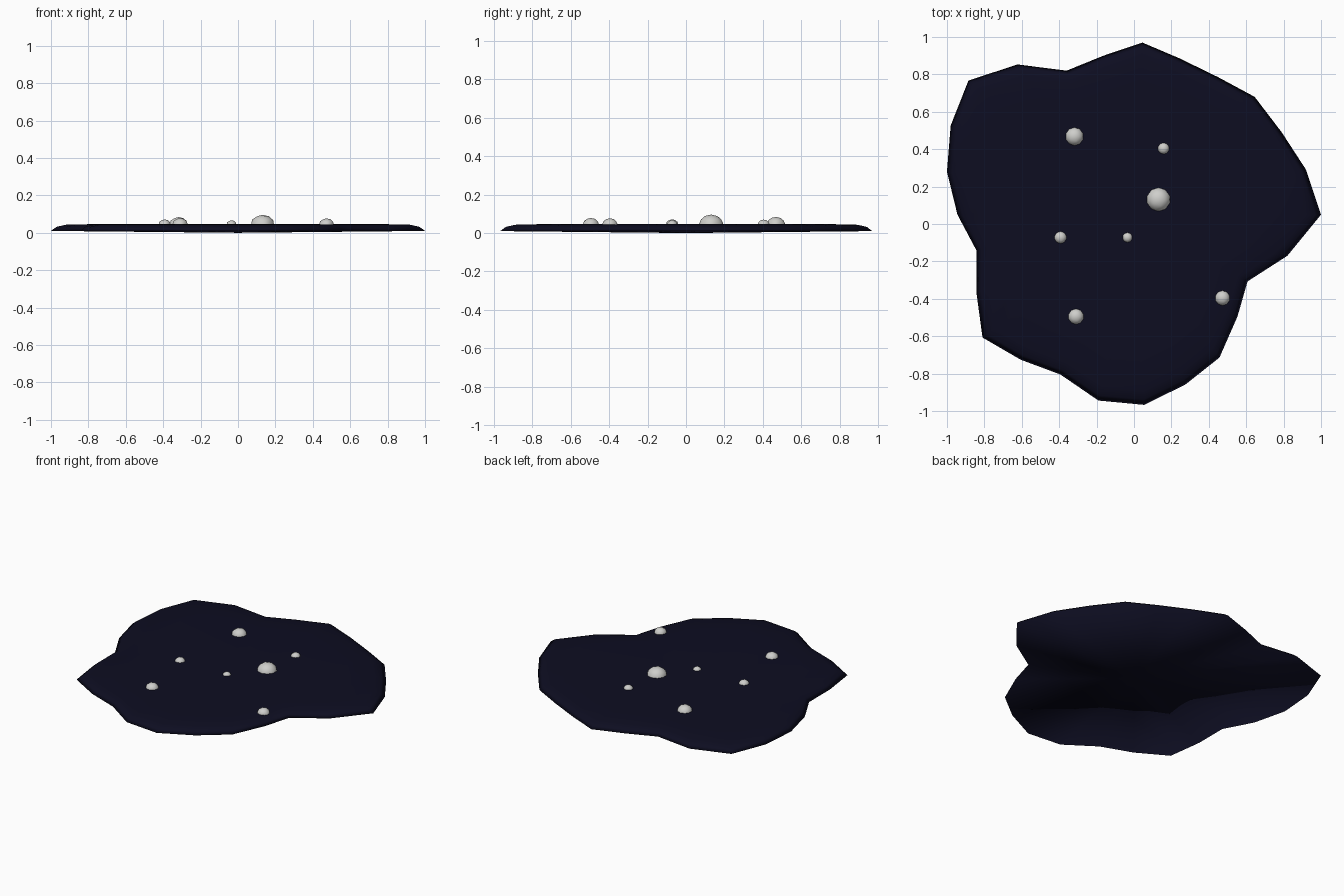
import bpy, bmesh
from mathutils import Matrix, Vector

if "Cube" in bpy.data.objects:
    bpy.data.objects.remove(bpy.data.objects["Cube"])


def material(name, rgb):
    m = bpy.data.materials.new(name)
    m.diffuse_color = (*rgb, 1)
    m.use_nodes = True
    m.node_tree.nodes["Principled BSDF"].inputs["Base Color"].default_value = m.diffuse_color
    return m


def finish(bm, name, mat):
    bmesh.ops.recalc_face_normals(bm, faces=bm.faces)
    for f in bm.faces:
        f.smooth = True
    me = bpy.data.meshes.new(name)
    bm.to_mesh(me)
    bm.free()
    me.materials.append(mat)
    ob = bpy.data.objects.new(name, me)
    bpy.context.collection.objects.link(ob)
    return ob


navy = material("dark navy liquid", (0.004, 0.004, 0.015))
pale = material("pale grey bubble", (0.62, 0.62, 0.60))

# Puddle: irregular outline stepped inward to a flat top, shallow underside
outline = [(.045, .97), (.245, .885), (.45, .785), (.645, .68), (.79, .49), (.92, .29),
           (1, .05), (.82, -.17), (.607, -.307), (.553, -.495), (.457, -.714),
           (.275, -.858), (.055, -.967), (-.19, -.944), (-.393, -.805), (-.607, -.725),
           (-.81, -.607), (-.842, -.37), (-.842, -.142), (-.944, .05), (-1, .28),
           (-.98, .527), (-.885, .767), (-.623, .853), (-.36, .82), (-.163, .9)]
rings = [(1.0, .01), (.97, .032), (.92, .043), (.75, .047)]   # scale, height

bm = bmesh.new()
loops = [[bm.verts.new((x * s, y * s, z)) for x, y in outline] for s, z in rings]
n = len(outline)
for a, b in zip(loops, loops[1:]):
    for i in range(n):
        j = (i + 1) % n
        bm.faces.new((a[i], a[j], b[j], b[i]))
for loop, z in ((loops[0], 0), (loops[-1], .048)):
    hub = bm.verts.new((0, 0, z))
    for i in range(n):
        bm.faces.new((loop[i], loop[(i + 1) % n], hub))
finish(bm, "puddle", navy)

# Bubbles: squashed domes resting in the surface (x, y, radius)
bubbles = [(-.318, .468, .049), (.158, .404, .031), (.131, .131, .064),
           (-.393, -.072, .033), (-.035, -.072, .027), (-.31, -.495, .042),
           (.473, -.396, .040)]
for k, (x, y, r) in enumerate(bubbles, 1):
    bm = bmesh.new()
    bmesh.ops.create_icosphere(bm, subdivisions=2, radius=1)
    bmesh.ops.delete(bm, geom=[v for v in bm.verts if v.co.z < -.48], context='VERTS')
    bm.transform(Matrix.Translation(Vector((x, y, .045))) @ Matrix.Diagonal((r, r, r * .8, 1)))
    finish(bm, f"bubble_{k}", pale)
